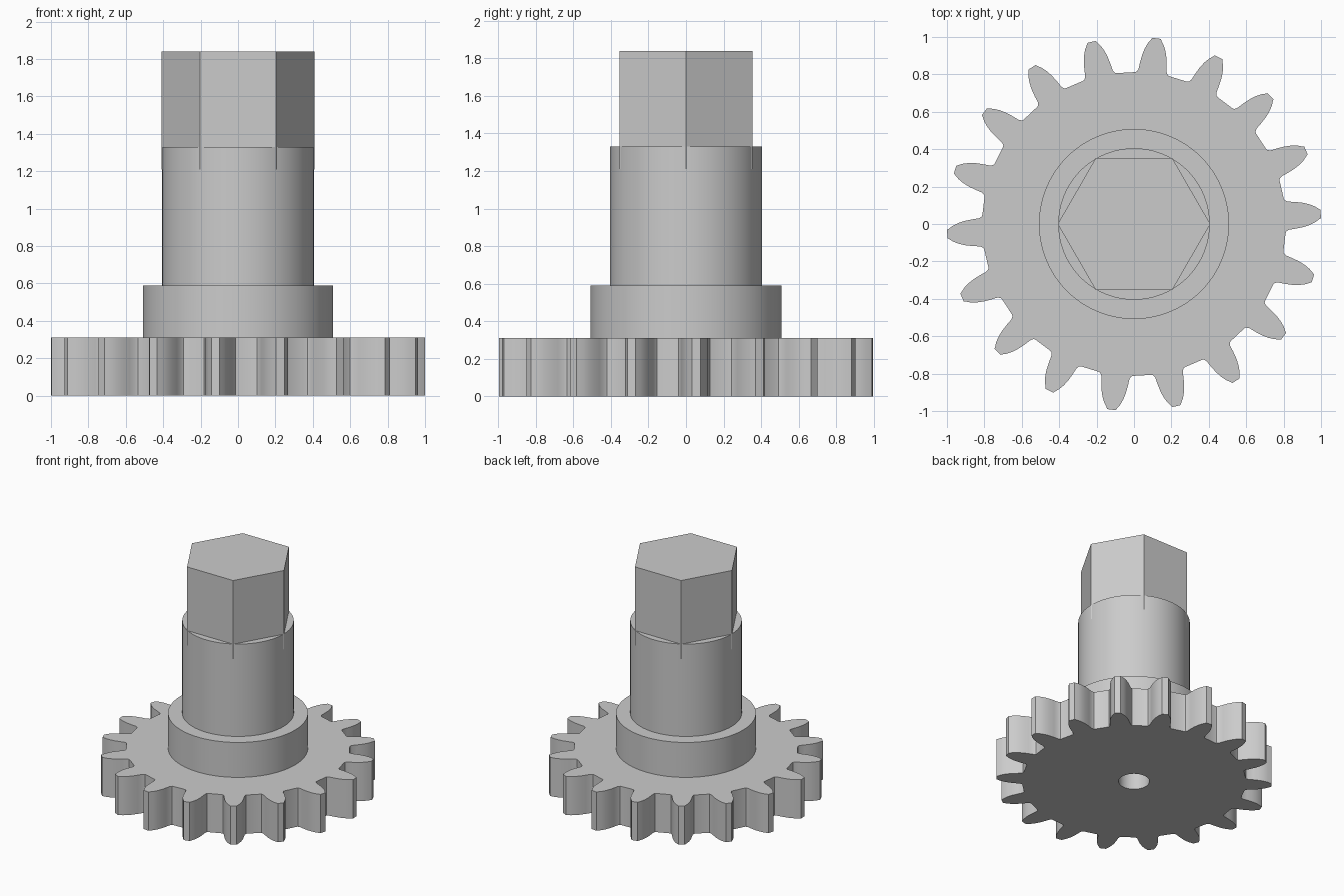
import bpy, bmesh
from math import radians, cos, sin, pi

cube = bpy.data.objects.get("Cube")
if cube:
    bpy.data.objects.remove(cube, do_unlink=True)

GREY = (0.6, 0.6, 0.6, 1.0)
steel = bpy.data.materials.new("plain grey")
steel.use_nodes = True
steel.diffuse_color = GREY
steel.node_tree.nodes["Principled BSDF"].inputs["Base Color"].default_value = GREY


def circle(radius, count):
    return [(radius * cos(2 * pi * i / count), radius * sin(2 * pi * i / count)) for i in range(count)]


def prism(name, loops, bottom, top):
    """Extrude an outline, with optional holes, between two heights."""
    bm = bmesh.new()
    for loop in loops:
        verts = [bm.verts.new((x, y, bottom)) for x, y in loop]
        for a, b in zip(verts, verts[1:] + verts[:1]):
            bm.edges.new((a, b))
    if len(loops) == 1:
        bm.faces.new(bm.verts[:])
    else:
        bmesh.ops.triangle_fill(bm, use_beauty=True, edges=bm.edges[:], normal=(0, 0, 1))
    moved = bmesh.ops.extrude_face_region(bm, geom=bm.faces[:])["geom"]
    bmesh.ops.translate(bm, vec=(0, 0, top - bottom),
                        verts=[v for v in moved if isinstance(v, bmesh.types.BMVert)])
    bmesh.ops.recalc_face_normals(bm, faces=bm.faces[:])
    mesh = bpy.data.meshes.new(name)
    bm.to_mesh(mesh)
    bm.free()
    mesh.materials.append(steel)
    obj = bpy.data.objects.new(name, mesh)
    bpy.context.collection.objects.link(obj)
    bpy.ops.object.select_all(action='DESELECT')
    obj.select_set(True)
    bpy.context.view_layer.objects.active = obj
    bpy.ops.object.shade_smooth_by_angle(angle=radians(30))
    return obj


# Half tooth from root to tip: radius, angle from the tooth centre
TEETH = 18
half = [(0.812, 6.6), (0.815, 5.9), (0.83, 5.2), (0.865, 4.75),
        (0.905, 4.15), (0.94, 3.4), (0.97, 2.5), (0.99, 1.65), (1.0, 1.3)]
tooth = [(r, -a) for r, a in half] + [(r, a) for r, a in reversed(half)]
outline = []
for i in range(TEETH):
    for r, a in tooth:
        angle = radians(3.1 + i * 360 / TEETH + a)
        outline.append((r * cos(angle), r * sin(angle)))

# Gear with its centre bore, then the stepped shaft
prism("gear_wheel", [outline, circle(0.112, 48)], 0, 0.31)
prism("collar", [circle(0.508, 96)], 0.31, 0.59)
prism("shaft", [circle(0.405, 96)], 0.59, 1.33)
prism("hex_drive", [circle(0.408, 6)], 1.21, 1.84)
